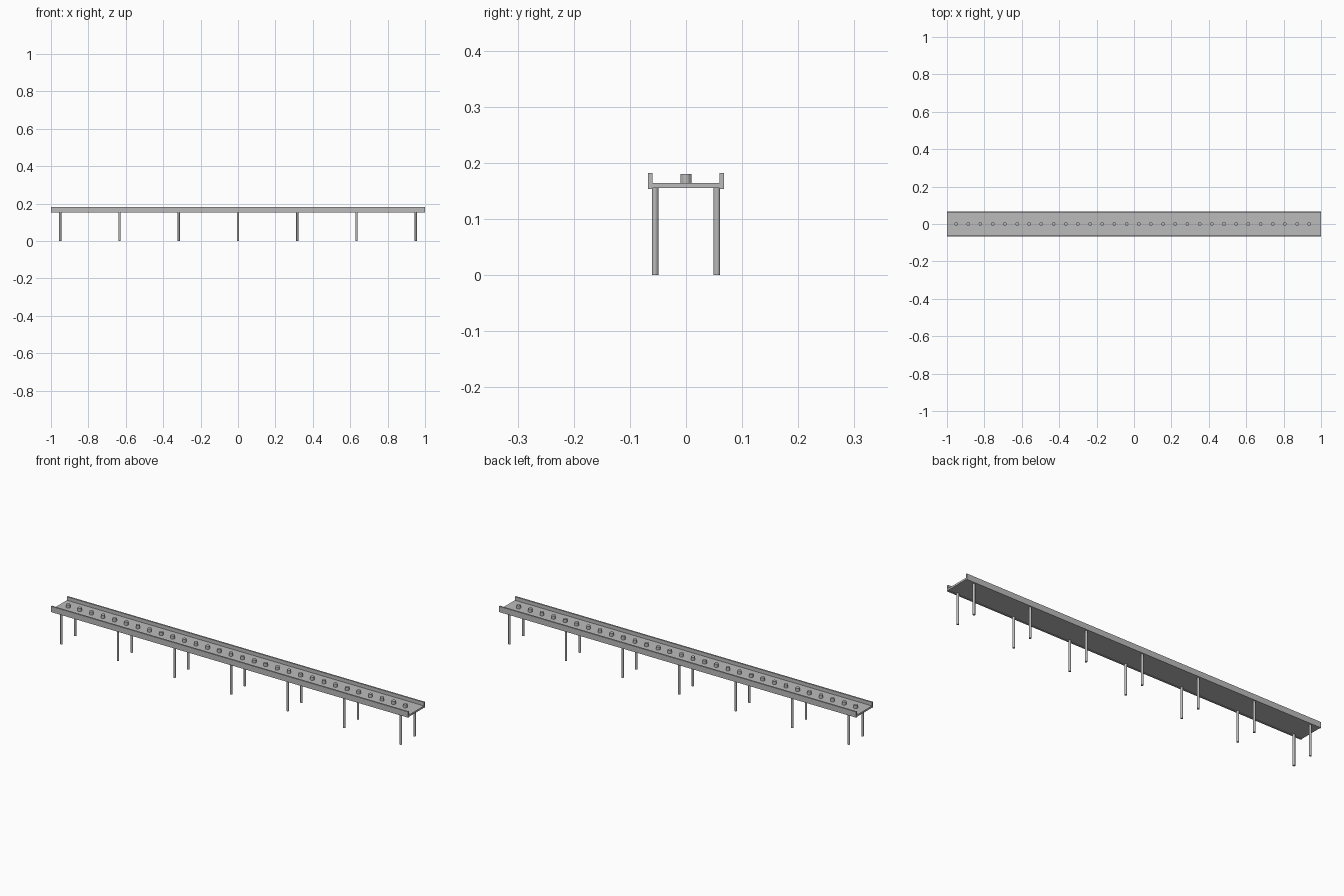
import bpy

if "Cube" in bpy.data.objects:
    bpy.data.objects.remove(bpy.data.objects["Cube"])

grey = bpy.data.materials.new("plain grey")
grey.diffuse_color = (0.5, 0.5, 0.5, 1)
grey.use_nodes = True
grey.node_tree.nodes["Principled BSDF"].inputs["Base Color"].default_value = grey.diffuse_color


def finish(name):
    ob = bpy.context.object
    ob.name = name
    ob.data.materials.append(grey)
    return ob


def box(name, lo, hi):
    bpy.ops.mesh.primitive_cube_add(size=1, location=[(a + b) / 2 for a, b in zip(lo, hi)])
    ob = finish(name)
    ob.scale = [b - a for a, b in zip(lo, hi)]
    bpy.ops.object.transform_apply(location=False, rotation=False, scale=True)
    return ob


def post(name, x, y, z0, z1, radius, sides):
    bpy.ops.mesh.primitive_cylinder_add(vertices=sides, radius=radius, depth=z1 - z0,
                                        location=(x, y, (z0 + z1) / 2))
    return finish(name)


# Flat conveyor deck
box("deck", (-1, -0.06, 0.155), (1, 0.06, 0.164))

# Side rails and pairs of legs
for side, s in (("front", -1), ("back", 1)):
    y0, y1 = sorted((s * 0.0595, s * 0.0675))
    box(f"{side}_rail", (-1, y0, 0.153), (1, y1, 0.182))
    for i in range(7):
        post(f"{side}_leg_{i + 1}", -0.95 + i * 1.9 / 6, s * 0.055, 0, 0.156, 0.0057, 12)

# Row of short upright cylinders along the deck
for i in range(30):
    post(f"peg_{i + 1}", -0.951 + i * 0.0651, 0, 0.163, 0.18, 0.0098, 12)
